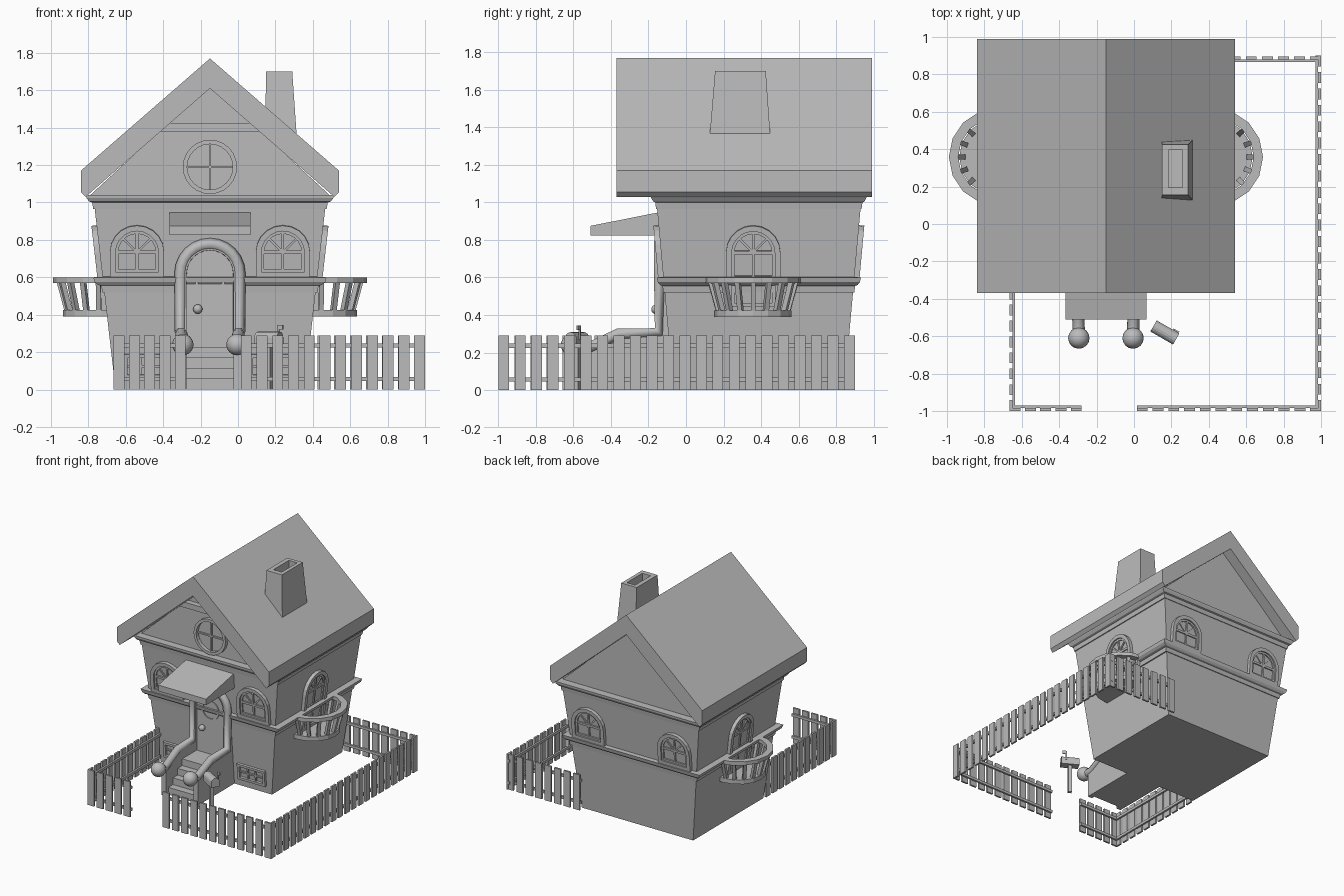
import bpy, bmesh
from math import sin, cos, pi, radians
from mathutils import Matrix, Vector

cube = bpy.data.objects.get("Cube")
if cube:
    bpy.data.objects.remove(cube, do_unlink=True)

grey = bpy.data.materials.new("plain grey")
grey.use_nodes = True
grey.diffuse_color = (0.5, 0.5, 0.5, 1)
grey.node_tree.nodes["Principled BSDF"].inputs["Base Color"].default_value = (0.5, 0.5, 0.5, 1)

CX, CY = -0.15, 0.388                     # house centre


def half_x(z): return 0.505 + 0.115 * z   # walls lean outwards
def half_y(z): return 0.455 + 0.09 * z


# ---------- helpers ----------
def finish(name, bm, smooth=False):
    bmesh.ops.recalc_face_normals(bm, faces=bm.faces)
    me = bpy.data.meshes.new(name)
    bm.to_mesh(me)
    bm.free()
    me.materials.append(grey)
    if smooth:
        me.shade_smooth()
    ob = bpy.data.objects.new(name, me)
    bpy.context.collection.objects.link(ob)
    return ob


def axes(right, up, out, origin):
    m = Matrix((right, up, out)).transposed().to_4x4()
    m.translation = origin
    return m


def front_frame(x, y, z):
    return axes((1, 0, 0), (0, 0, 1), (0, -1, 0), (x, y, z))


def side_frame(x):
    return axes((0, 1, 0), (0, 0, 1), (1, 0, 0), (x, 0, 0))


def wall_frame(out, u, z):
    """Frame lying on a leaning wall, u to the right of the wall centre."""
    out = Vector(out)
    right = Vector((0, 0, 1)).cross(out)
    slope, half = (0.115, half_x(z)) if out.x else (0.09, half_y(z))
    up = (Vector((0, 0, 1)) + out * slope).normalized()
    return axes(right, up, right.cross(up), Vector((CX, CY, z)) + out * half + right * u)


def prism(bm, pts, z0, z1, m):
    a = [bm.verts.new(m @ Vector((x, y, z0))) for x, y in pts]
    b = [bm.verts.new(m @ Vector((x, y, z1))) for x, y in pts]
    bm.faces.new(a)
    bm.faces.new(b)
    for i in range(len(pts)):
        j = (i + 1) % len(pts)
        bm.faces.new((a[i], a[j], b[j], b[i]))


def ring(bm, outer, inner, z0, z1, m):
    loops = [[bm.verts.new(m @ Vector((x, y, z))) for x, y in pts]
             for pts, z in ((outer, z0), (outer, z1), (inner, z1), (inner, z0))]
    for k in range(4):
        a, b = loops[k], loops[(k + 1) % 4]
        for i in range(len(a)):
            j = (i + 1) % len(a)
            bm.faces.new((a[i], a[j], b[j], b[i]))


def box(bm, lo, hi):
    prism(bm, rect(lo[0], lo[1], hi[0], hi[1]), lo[2], hi[2], Matrix())


def bar(bm, a, b, w, z0, z1, m):
    a, b = Vector(a), Vector(b)
    n = (b - a).normalized().orthogonal() * w / 2
    prism(bm, [a - n, b - n, b + n, a + n], z0, z1, m)


def rect(x0, y0, x1, y1):
    return [(x0, y0), (x1, y0), (x1, y1), (x0, y1)]


def circle(r, n=24, start=0.0, sweep=2 * pi, cx=0.0, cy=0.0):
    k = n if sweep > 6 else n + 1
    return [(cx + r * cos(start + sweep * i / n), cy + r * sin(start + sweep * i / n)) for i in range(k)]


def arch(r, y0, spring):
    return [(-r, y0), (r, y0)] + circle(r, 10, 0, pi, 0, spring)


def loft(name, rings):
    bm = bmesh.new()
    loops = [[bm.verts.new((CX + sx * hx, CY + sy * hy, z)) for sx, sy in rect(-1, -1, 1, 1)[0:4]]
             for z, hx, hy in rings]
    for a, b in zip(loops, loops[1:]):
        for i in range(4):
            j = (i + 1) % 4
            bm.faces.new((a[i], a[j], b[j], b[i]))
    bm.faces.new(loops[0])
    bm.faces.new(loops[-1])
    return finish(name, bm)


# ---------- walls, cornices, gable, roof ----------
loft("walls", [(z, half_x(z), half_y(z)) for z in (0, 1.03)])
for name, steps in (("middle_cornice", [(0.52, 0.01), (0.555, 0.012), (0.56, 0.03), (0.575, 0.045), (0.6, 0.05), (0.603, 0)]),
                    ("upper_cornice", [(0.965, 0.008), (1.0, 0.01), (1.005, 0.025), (1.025, 0.038), (1.04, 0.038)])):
    loft(name, [(z, half_x(z) + d, half_y(z) + d * 0.7) for z, d in steps])

GY = -0.125                               # gable front plane
bm = bmesh.new()
prism(bm, [(-0.65, 1.03), (0.65, 1.03), (0, 1.63)], -0.9, 0.125, front_frame(CX, 0, 0))
finish("gable_wall", bm)
bm = bmesh.new()
prism(bm, [(-0.27, 1.38), (0.27, 1.38), (0.22, 1.425), (-0.22, 1.425)], 0.12, 0.17, front_frame(CX, 0, 0))
finish("gable_beam", bm)
bm = bmesh.new()
half = [(0.665, 1.03), (0.69, 1.055), (0.69, 1.17)]
prism(bm, [(0, 1.61)] + half + [(0, 1.77)] + [(-x, z) for x, z in reversed(half)],
      -0.99, 0.37, front_frame(CX, 0, 0))
finish("roof", bm)

# Chimney: tapered, with an open flue
bm = bmesh.new()
low = rect(0.145, 0.125, 0.315, 0.45)
top = rect(0.15, 0.155, 0.29, 0.425)
flue = rect(0.185, 0.195, 0.26, 0.395)
loops = [[bm.verts.new((x, y, z)) for x, y in pts]
         for pts, z in ((low, 1.34), (top, 1.7), (flue, 1.7), (flue, 1.58))]
for a, b in zip(loops, loops[1:]):
    for i in range(4):
        bm.faces.new((a[i], a[i - 1], b[i - 1], b[i]))
bm.faces.new(loops[-1])
finish("chimney", bm)


# ---------- windows ----------
def arched_window(name, m, y0=0.0, door=False):
    bm = bmesh.new()
    s = 0.135
    ring(bm, arch(0.145, y0, s), arch(0.115, y0 + 0.03, s), -0.01, 0.028, m)
    prism(bm, arch(0.12, y0 + 0.02, s), -0.01, 0.005, m)
    ring(bm, arch(0.117, y0 + 0.03, s), arch(0.1, y0 + 0.045, s), 0, 0.016, m)
    bar(bm, (0, y0 + 0.03), (0, s + 0.11), 0.014, 0, 0.014, m)
    bar(bm, (-0.11, s), (0.11, s), 0.018, 0, 0.015, m)
    for a in (pi / 4, 3 * pi / 4):
        bar(bm, (0, s), (0.11 * cos(a), s + 0.11 * sin(a)), 0.012, 0, 0.013, m)
    if door:
        bar(bm, (-0.11, 0), (0.11, 0), 0.02, 0, 0.015, m)
    finish(name, bm)


for side, out in (("front", (0, -1, 0)), ("back", (0, 1, 0))):
    for k, u in enumerate((-0.39, 0.39)):
        arched_window(f"{side}_window_{k + 1}", wall_frame(out, u, 0.6))
for side, sx in (("left", 1), ("right", -1)):
    arched_window(side + "_balcony_door", wall_frame((sx, 0, 0), -0.03 * sx, 0.6), -0.18, True)

# Cellar windows low on the front
for k, u in enumerate((-0.335, 0.335)):
    bm = bmesh.new()
    m = wall_frame((0, -1, 0), u, 0.125)
    ring(bm, rect(-0.125, -0.065, 0.125, 0.065), rect(-0.105, -0.045, 0.105, 0.045), -0.01, 0.02, m)
    for x in (-0.035, 0.035):
        bar(bm, (x, -0.05), (x, 0.05), 0.012, 0, 0.012, m)
    bar(bm, (-0.11, 0), (0.11, 0), 0.012, 0, 0.012, m)
    finish(f"cellar_window_{k + 1}", bm)

# Round attic window
bm = bmesh.new()
m = front_frame(CX, GY, 1.19)
ring(bm, circle(0.145), circle(0.122), -0.01, 0.03, m)
bar(bm, (0, -0.125), (0, 0.125), 0.012, 0, 0.012, m)
bar(bm, (-0.125, 0), (0.125, 0), 0.012, 0, 0.012, m)
finish("attic_window", bm)

# ---------- entrance ----------
m = front_frame(CX, 0, 0)
bm = bmesh.new()
ring(bm, arch(0.165, 0.2, 0.62), arch(0.125, 0.225, 0.62), 0.05, 0.16, m)
prism(bm, arch(0.13, 0.21, 0.62), 0.05, 0.142, m)
finish("front_door", bm)
bm = bmesh.new()
ring(bm, circle(0.08, cy=0.585), circle(0.066, cy=0.585), 0.13, 0.15, m)
finish("door_porthole", bm)
bm = bmesh.new()
bmesh.ops.create_uvsphere(bm, u_segments=12, v_segments=8, radius=0.025,
                          matrix=Matrix.Translation((-0.215, -0.16, 0.43)))
finish("door_knob", bm, True)

bm = bmesh.new()
prism(bm, [(-0.51, 0.825), (-0.05, 0.825), (-0.05, 0.965), (-0.13, 0.95), (-0.51, 0.875)],
      -0.366, 0.067, side_frame(0))
finish("door_canopy", bm)

# Steps and the cheek walls beside them
bm = bmesh.new()
for i in range(4):
    box(bm, (CX - 0.13, -0.33 - 0.06 * i, 0), (CX + 0.13, -0.05, 0.225 - 0.055 * i))
finish("steps", bm)
for sx in (-1, 1):
    bm = bmesh.new()
    cheek = [(-0.05, 0), (-0.05, 0.3), (-0.36, 0.3), (-0.5, 0.21), (-0.54, 0.2), (-0.54, 0)]
    prism(bm, cheek, CX + sx * 0.125, CX + sx * 0.165, side_frame(0))
    finish("step_cheek", bm)
    bm = bmesh.new()
    bmesh.ops.create_uvsphere(bm, u_segments=16, v_segments=12, radius=0.057,
                              matrix=Matrix.Translation((CX + sx * 0.145, -0.61, 0.24)))
    finish("rail_ball", bm, True)

# One tube runs up from a ball, over the door and down to the other ball
leg = [(0.145, -0.61, 0.23), (0.147, -0.52, 0.225), (0.152, -0.36, 0.3), (0.157, -0.145, 0.31)]
path = leg + [(x, -0.142, z) for x, z in circle(0.157, 12, 0, pi, 0, 0.62)]
path += [(-x, y, z) for x, y, z in reversed(leg)]
cu = bpy.data.curves.new("door_rail", "CURVE")
cu.dimensions = "3D"
cu.bevel_depth, cu.bevel_resolution, cu.use_fill_caps = 0.033, 1, True
sp = cu.splines.new("POLY")
sp.points.add(len(path) - 1)
for p, (x, y, z) in zip(sp.points, path):
    p.co = (CX + x, y, z, 1)
cu.materials.append(grey)
bpy.context.collection.objects.link(bpy.data.objects.new("door_rail", cu))

# ---------- balconies ----------
for side, sx in (("left", 1), ("right", -1)):
    m = Matrix.Translation((CX, 0.358, 0)) @ Matrix.Diagonal((sx, 1, 1, 1))
    arc = lambda r: circle(r, 8, -pi / 2, pi, 0.58)
    bm = bmesh.new()
    prism(bm, [(0.5, -0.205)] + arc(0.205) + [(0.5, 0.205)], 0.39, 0.425, m)
    finish(side + "_balcony_floor", bm)
    bm = bmesh.new()
    prism(bm, arc(0.26) + arc(0.21)[::-1], 0.57, 0.6, m)
    finish(side + "_balcony_rail", bm)
    bm = bmesh.new()
    for i in range(-4, 5):
        m2 = m @ Matrix.Translation((0.58, 0, 0)) @ Matrix.Rotation(i * pi / 8.4, 4, "Z") @ axes(
            (1, 0, 0), (0, 0, 1), (0, -1, 0), (0, 0, 0))
        prism(bm, [(0.17, 0.42), (0.198, 0.42), (0.24, 0.575), (0.212, 0.575)], -0.013, 0.013, m2)
    finish(side + "_balusters", bm)


# ---------- fence ----------
def fence(name, start, end, inward):
    """Pickets on the outer face of two rails."""
    bm = bmesh.new()
    a, b, n = Vector(start), Vector(end), Vector(inward)
    d = (b - a).normalized()
    length = (b - a).length

    def slab(s0, s1, t0, t1, z0, z1):
        c = [a + d * s + n * t for s, t in rect(s0, t0, s1, t1)]
        prism(bm, c, z0, z1, Matrix())

    count = round((length - 0.058) / 0.0866)
    for i in range(count + 1):
        s = i * (length - 0.058) / count
        slab(s, s + 0.058, 0, 0.015, 0, 0.29)
    for z in (0.045, 0.225):
        slab(0, length, 0.015, 0.03, z, z + 0.022)
    finish(name, bm)


fence("front_fence_right", (-0.665, -1), (-0.28, -1), (0, 1))
fence("front_fence_left", (0.015, -1), (1, -1), (0, 1))
fence("left_fence", (1, -1), (1, 0.9), (-1, 0))
fence("right_fence", (-0.665, -1), (-0.665, -0.09), (1, 0))
fence("back_fence", (1, 0.895), (0.34, 0.895), (0, -1))

# ---------- letterbox ----------
m = Matrix.Translation((0.165, -0.58, 0)) @ Matrix.Rotation(radians(-30), 4, "Z") @ side_frame(0)
bm = bmesh.new()
prism(bm, [(-0.034, 0.235), (0.034, 0.235)] + circle(0.034, 8, 0, pi, 0, 0.275), -0.07, 0.07, m)
finish("letterbox", bm)
bm = bmesh.new()
prism(bm, rect(-0.014, 0, 0.014, 0.24), -0.014, 0.014, m)
finish("letterbox_post", bm)
bm = bmesh.new()
prism(bm, [(0.034, 0.27), (0.042, 0.27), (0.042, 0.345), (0.034, 0.345)], 0.03, 0.042, m)
prism(bm, rect(0.034, 0.32, 0.042, 0.345), 0.03, 0.065, m)
finish("letterbox_flag", bm)
